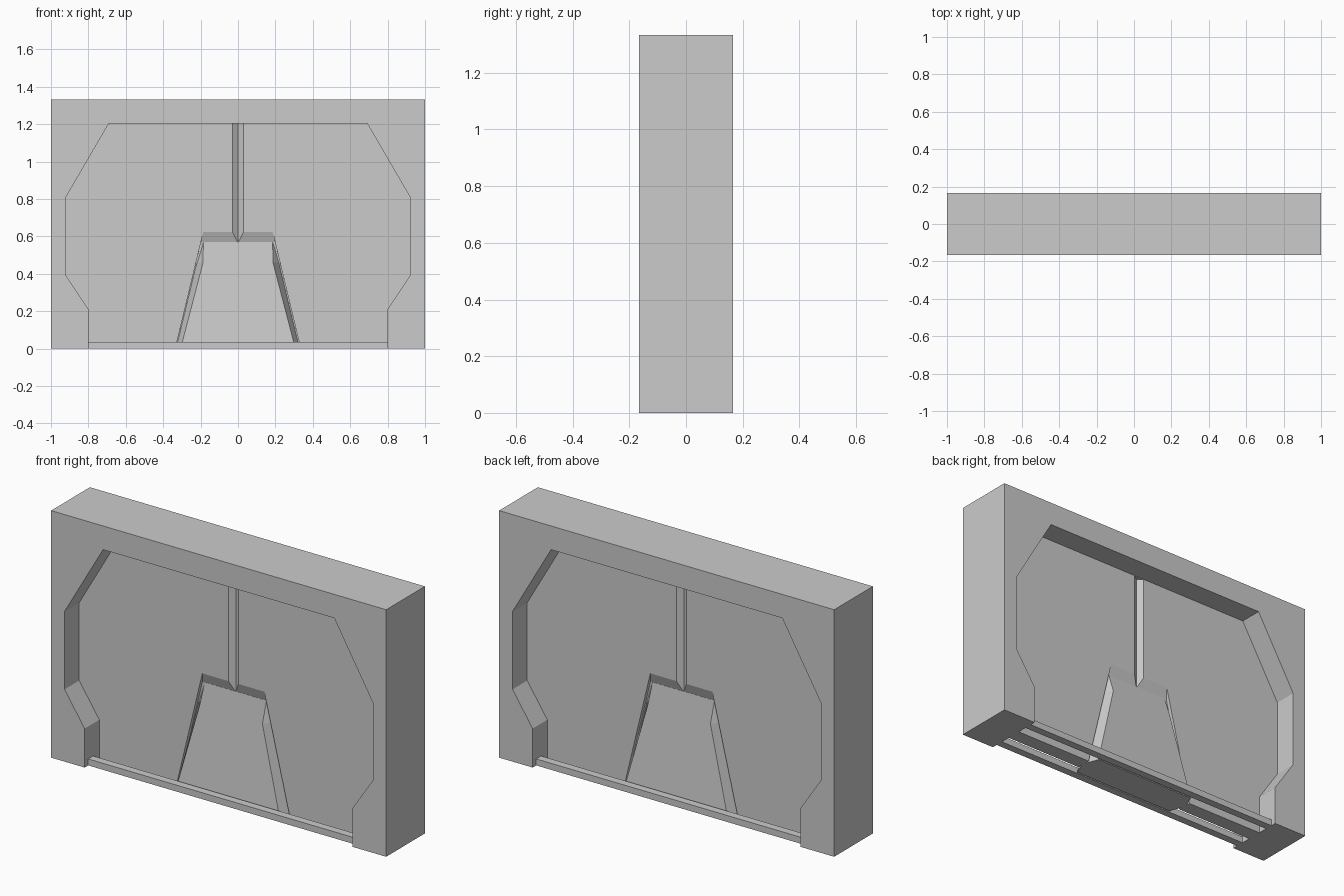
import bpy, bmesh

if "Cube" in bpy.data.objects:
    bpy.data.objects.remove(bpy.data.objects["Cube"])

grey = bpy.data.materials.new("plain_grey")
grey.use_nodes = True
colour = (0.6, 0.6, 0.6, 1)
grey.diffuse_color = colour
grey.node_tree.nodes["Principled BSDF"].inputs["Base Color"].default_value = colour

WIDTH, DEPTH, HEIGHT = 2, 0.33, 1.333
FLOOR = 0.04      # half thickness of the thin inner wall
GROOVE = 0.018    # half thickness at the bottom of the grooves


def loft(name, ring_a, ring_b):
    """Solid between two matching rings of 3D points."""
    bm = bmesh.new()
    a = [bm.verts.new(p) for p in ring_a]
    b = [bm.verts.new(p) for p in ring_b]
    bm.faces.new(a)
    bm.faces.new(b)
    for i in range(len(a)):
        j = (i + 1) % len(a)
        bm.faces.new((a[i], a[j], b[j], b[i]))
    bmesh.ops.recalc_face_normals(bm, faces=bm.faces)
    mesh = bpy.data.meshes.new(name)
    bm.to_mesh(mesh)
    bm.free()
    mesh.materials.append(grey)
    obj = bpy.data.objects.new(name, mesh)
    bpy.context.collection.objects.link(obj)
    return obj


def mirrored(half, y):
    """Right-hand (x, z) points closed by their mirror image, at depth y."""
    return [(x, y, z) for x, z in half] + [(-x, y, z) for x, z in reversed(half)]


def box(name, x0, x1, y0, y1, z0, z1):
    ring = [(x0, z0), (x1, z0), (x1, z1), (x0, z1)]
    return loft(name, [(x, y0, z) for x, z in ring], [(x, y1, z) for x, z in ring])


def cut(target, cutter):
    mod = target.modifiers.new("cut", "BOOLEAN")
    mod.operation = "DIFFERENCE"
    mod.solver = "EXACT"
    mod.object = cutter
    bpy.context.view_layer.objects.active = target
    bpy.ops.object.modifier_apply(modifier=mod.name)
    bpy.data.objects.remove(cutter)


# Main block
body = box("wall_block", -WIDTH / 2, WIDTH / 2, -DEPTH / 2, DEPTH / 2, 0, HEIGHT)

opening = [(0.8, -0.1), (0.8, 0.21), (0.92, 0.39), (0.92, 0.81), (0.69, 1.205)]
hatch_outer = [(0.347, -0.05), (0.172, 0.68)]
hatch_inner = [(0.347, -0.05), (0.198, 0.57)]

for side, s in (("front", -1), ("back", 1)):
    # Shaped recess with an open bottom
    cut(body, loft("recess_cutter", mirrored(opening, s * 0.3), mirrored(opening, s * FLOOR)))

    # Vertical V groove down the middle of the wall
    vee = [(-0.06, s * 0.062), (0.06, s * 0.062), (0, s * GROOVE)]
    cut(body, loft("groove_cutter", [(x, y, 0.5) for x, y in vee],
                   [(x, y, 1.204) for x, y in vee]))

    # Tapered pocket with a sloping upper lip
    cut(body, loft("pocket_cutter", mirrored(hatch_outer, s * 0.06),
                   mirrored(hatch_inner, s * 0.02)))

    # Tapered panel standing out of the pocket, with a bevelled top
    base = [(0.333, 0), (0.222, 0.46), (0.187, 0.57)]
    depths = (0.085, 0.059, 0.021)
    face = [(0.307, 0), (0.187, 0.46), (0.185, 0.57)]
    front_ring = [(x, s * d, z) for (x, z), d in zip(face, depths)]
    front_ring += [(-x, y, z) for x, y, z in reversed(front_ring)]
    loft(side + "_panel", mirrored(base, s * 0.015), front_ring)

    # Low rail across the open bottom, with a gap behind it
    box(side + "_rail", -0.8, 0.8, s * 0.135, s * 0.093, 0, 0.035)
